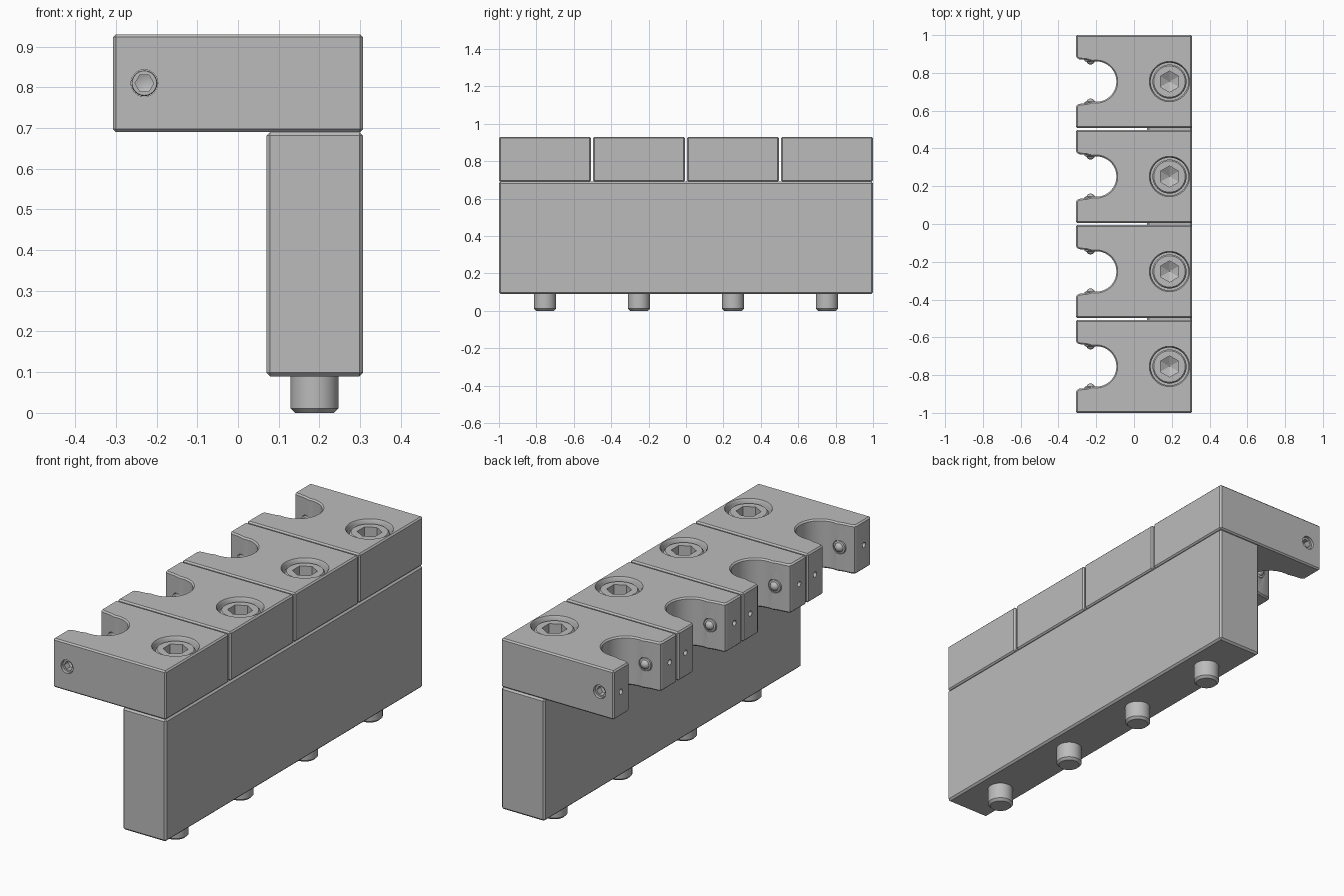
import bpy, bmesh, math
from mathutils import Matrix, Vector

cube = bpy.data.objects.get("Cube")
if cube:
    bpy.data.objects.remove(cube)

steel = bpy.data.materials.new("grey_steel")
GREY = (0.5, 0.5, 0.5, 1)
steel.diffuse_color = GREY
steel.use_nodes = True
steel.node_tree.nodes["Principled BSDF"].inputs["Base Color"].default_value = GREY

PITCH, LENGTH, HALF_X = 0.5027, 0.492, 0.307
BLOCK_LOW, BLOCK_TOP = 0.69, 0.93
SCREW_X, PLUNGER_X, PLUNGER_Z = 0.188, -0.23, 0.81


def finish(bm, name):
    bmesh.ops.recalc_face_normals(bm, faces=bm.faces)
    mesh = bpy.data.meshes.new(name)
    bm.to_mesh(mesh)
    bm.free()
    mesh.materials.append(steel)
    obj = bpy.data.objects.new(name, mesh)
    bpy.context.collection.objects.link(obj)
    return obj


def lathe(name, profile, sides, origin=(0, 0, 0), axis=(0, 0, 1), turn=0):
    """Revolve (radius, height) points, closing both ends."""
    bm = bmesh.new()
    rings = []
    for r, h in profile:
        if r == 0:
            rings.append([bm.verts.new((0, 0, h))] * sides)
        else:
            angles = [turn + 2 * math.pi * i / sides for i in range(sides)]
            rings.append([bm.verts.new((r * math.cos(a), r * math.sin(a), h)) for a in angles])
    for a, b in zip(rings, rings[1:]):
        for i in range(sides):
            j = (i + 1) % sides
            bm.faces.new(list(dict.fromkeys((a[i], a[j], b[j], b[i]))))
    for ring in (rings[0], rings[-1]):
        if ring[0] != ring[1]:
            bm.faces.new(ring)
    spin = Vector((0, 0, 1)).rotation_difference(Vector(axis)).to_matrix().to_4x4()
    bm.transform(Matrix.Translation(origin) @ spin)
    return finish(bm, name)


def prism(name, outline, low, high):
    bm = bmesh.new()
    face = bm.faces.new([bm.verts.new((x, y, low)) for x, y in outline])
    top = bmesh.ops.extrude_face_region(bm, geom=[face])["geom"]
    verts = [v for v in top if isinstance(v, bmesh.types.BMVert)]
    bmesh.ops.translate(bm, verts=verts, vec=(0, 0, high - low))
    return finish(bm, name)


def apply(obj, mod):
    bpy.context.view_layer.objects.active = obj
    bpy.ops.object.modifier_apply(modifier=mod.name)


def chamfer(obj, width):
    mod = obj.modifiers.new("chamfer", 'BEVEL')
    mod.width, mod.segments = width, 1
    mod.limit_method, mod.angle_limit = 'ANGLE', math.radians(40)
    apply(obj, mod)


def cut(obj, cutter):
    mod = obj.modifiers.new("cut", 'BOOLEAN')
    mod.operation, mod.solver, mod.object = 'DIFFERENCE', 'EXACT', cutter
    apply(obj, mod)
    bpy.data.objects.remove(cutter)


def smooth(obj):
    bpy.ops.object.select_all(action='DESELECT')
    obj.select_set(True)
    bpy.context.view_layer.objects.active = obj
    bpy.ops.object.shade_smooth_by_angle(angle=math.radians(30))


# Upright base bar
base = prism("base_bar", [(0.07, -1), (HALF_X, -1), (HALF_X, 1), (0.07, 1)], 0.09, BLOCK_LOW)
chamfer(base, 0.009)

# Jaw block with an open round notch
mouth = [(-HALF_X, 0.135), (-0.302, 0.125), (-0.29, 0.118), (-0.25, 0.114)]
arc = [(-0.2 + 0.107 * math.cos(a), 0.107 * math.sin(a))
       for a in (math.radians(100 - 10 * i) for i in range(11))]
half = [(HALF_X, LENGTH / 2), (-HALF_X, LENGTH / 2)] + mouth + arc
block = prism("jaw_block", half + [(x, -y) for x, y in reversed(half[:-1])], BLOCK_LOW, BLOCK_TOP)
chamfer(block, 0.007)

# Counterbore, plunger bores and small end holes
cut(block, lathe("bore", [(0.1, 0.82), (0.1, 0.918), (0.108, 0.932), (0.108, 1)], 48, (SCREW_X, 0, 0)))
for side in (1, -1):
    cut(block, lathe("bore", [(0.033, 0.08), (0.033, 0.3)], 24,
                     (PLUNGER_X, 0, PLUNGER_Z), (0, side, 0)))
    cut(block, lathe("bore", [(0.013, 0), (0.013, 0.1)], 16,
                     (-0.26, 0.19 * side, PLUNGER_Z), (-1, 0, 0)))

# Socket head screw, its tip standing out below the base
screw = lathe("socket_screw", [(0.048, 0), (0.059, 0.011), (0.059, 0.8), (0.09, 0.8),
                               (0.09, 0.908), (0.083, 0.916)], 40, (SCREW_X, 0, 0))
cut(screw, lathe("hex", [(0, 0.83), (0.056, 0.86), (0.056, 1)], 6,
                 (SCREW_X, 0, 0), turn=math.pi / 6))

# Spring plungers with a rounded nose in the notch and a hex socket outside
parts = [block, screw]
for side, word in ((1, "back"), (-1, "front")):
    place = ((PLUNGER_X, 0, PLUNGER_Z), (0, side, 0))
    plunger = lathe(word + "_plunger", [(0, 0.09), (0.01, 0.092), (0.018, 0.098), (0.022, 0.106),
                                        (0.031, 0.108), (0.032, 0.23), (0.03, 0.235)], 24, *place)
    cut(plunger, lathe("hex", [(0, 0.195), (0.023, 0.205), (0.023, 0.3)], 6, *place))
    parts.append(plunger)

# Repeat each unit along the bar
for part in parts:
    smooth(part)
    name = part.name
    for i in range(4):
        unit = part if i == 0 else part.copy()
        if i:
            bpy.context.collection.objects.link(unit)
        unit.name = f"{name}_{i + 1}"
        unit.location.y = (i - 1.5) * PITCH
